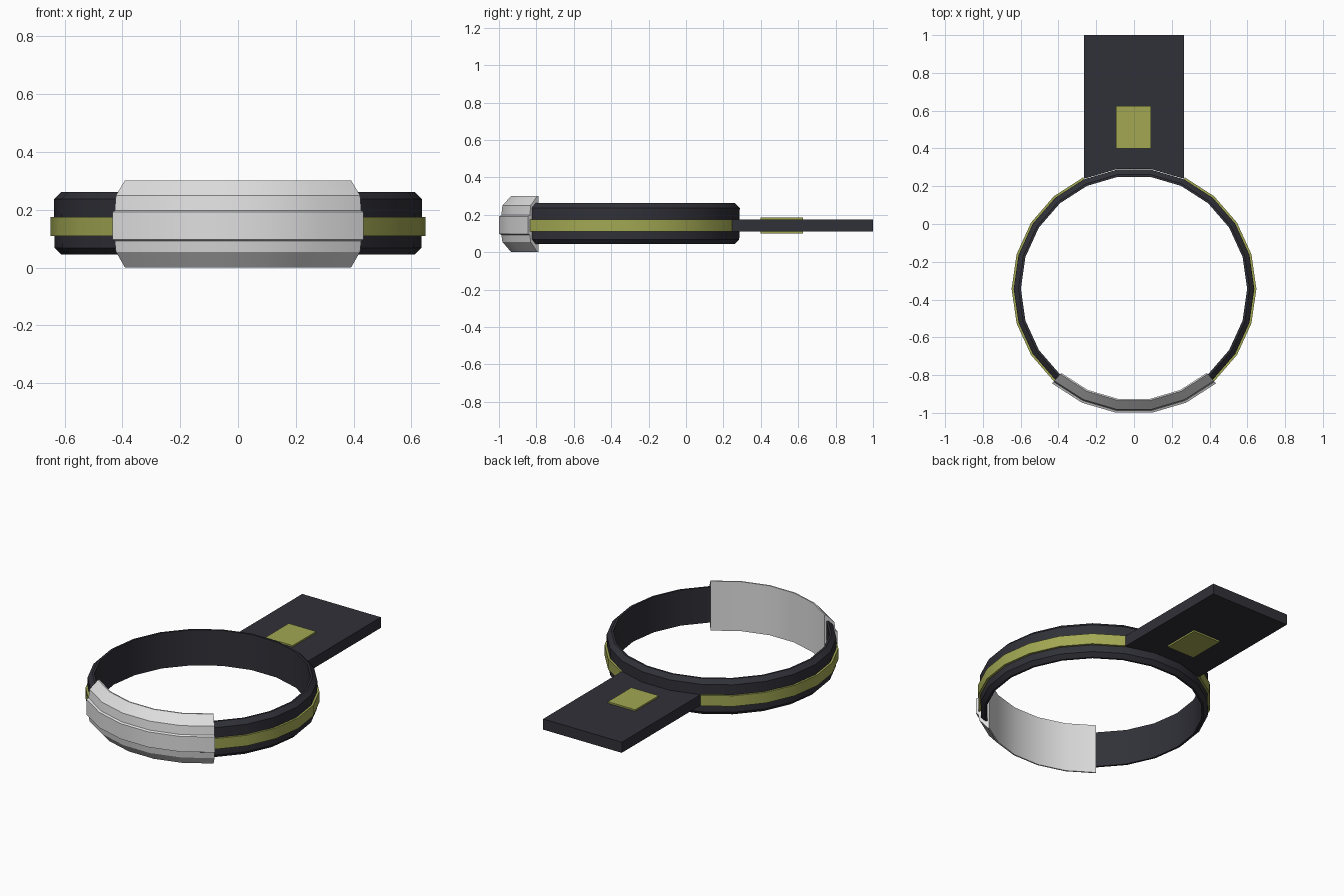
import bpy, bmesh
from math import sin, cos, radians, tau

if "Cube" in bpy.data.objects:
    bpy.data.objects.remove(bpy.data.objects["Cube"])

SIDES = 22
STEP = tau / SIDES
CENTRE_Y = -0.343


def material(name, colour):
    m = bpy.data.materials.new(name)
    m.use_nodes = True
    m.diffuse_color = (*colour, 1)
    m.node_tree.nodes["Principled BSDF"].inputs["Base Color"].default_value = (*colour, 1)
    return m


DARK = material("charcoal", (0.030, 0.030, 0.040))
LIME = material("olive lime", (0.36, 0.39, 0.085))
WHITE = material("light grey", (0.74, 0.74, 0.74))


def polar(r, k):
    """Ring corner k, counted clockwise from the flat at the back."""
    a = (k + 0.5) * STEP
    return r * sin(a), CENTRE_Y + r * cos(a)


def finish(name, bm, mat, smooth=True):
    bmesh.ops.recalc_face_normals(bm, faces=bm.faces)
    mesh = bpy.data.meshes.new(name)
    bm.to_mesh(mesh)
    bm.free()
    mesh.materials.append(mat)
    ob = bpy.data.objects.new(name, mesh)
    bpy.context.collection.objects.link(ob)
    if smooth:
        bpy.ops.object.select_all(action="DESELECT")
        ob.select_set(True)
        bpy.context.view_layer.objects.active = ob
        bpy.ops.object.shade_smooth_by_angle(angle=radians(25))
    return ob


def arc(name, profile, first, last, mat):
    """Sweep a closed (radius, z) profile from ring corner first to last."""
    bm = bmesh.new()
    rows = [[bm.verts.new((*polar(r, k), z)) for r, z in profile]
            for k in range(first, last + 1)]
    n = len(profile)
    for a, b in zip(rows, rows[1:]):
        for i in range(n):
            j = (i + 1) % n
            bm.faces.new((a[i], a[j], b[j], b[i]))
    bm.faces.new(rows[0])
    bm.faces.new(rows[-1])
    return finish(name, bm, mat)


# Dark strap, running round the back between the ends of the front shell
strap = [(0.599, 0.045), (0.611, 0.045), (0.634, 0.068),
         (0.637, 0.237), (0.611, 0.262), (0.599, 0.262)]
arc("strap", strap, -9, 8, DARK)

# Coloured stripe on each side, from the tail plate to the front shell
stripe = [(0.62, 0.110), (0.648, 0.110), (0.648, 0.175), (0.62, 0.175)]
arc("left_stripe", stripe, 1, 8, LIME)
arc("right_stripe", stripe, -9, -2, LIME)

# Front shell with bevelled rims and a raised middle band
shell = [(0.589, 0.0), (0.597, 0.0), (0.645, 0.055), (0.651, 0.092),
         (0.663, 0.098), (0.663, 0.192), (0.651, 0.198), (0.645, 0.250),
         (0.597, 0.302), (0.589, 0.302)]
arc("front_shell", shell, 8, 13, WHITE)

# Tail plate, its front edge following the strap
bm = bmesh.new()
edge = [polar(0.640, k) for k in (-2, -1, 0, 1)]
half = edge[-1][0]
outline = edge + [(half, 1.0), (-half, 1.0)]
base = bm.faces.new([bm.verts.new((x, y, 0.110)) for x, y in outline])
top = bmesh.ops.extrude_face_region(bm, geom=[base])["geom"]
bmesh.ops.translate(bm, vec=(0, 0, 0.065),
                    verts=[v for v in top if isinstance(v, bmesh.types.BMVert)])
finish("tail_plate", bm, DARK, smooth=False)

# Square pad showing on both faces of the plate
bm = bmesh.new()
bmesh.ops.create_cube(bm, size=1)
bmesh.ops.scale(bm, vec=(0.185, 0.226, 0.084), verts=bm.verts)
bmesh.ops.translate(bm, vec=(-0.002, 0.512, 0.1425), verts=bm.verts)
finish("tail_pad", bm, LIME, smooth=False)
